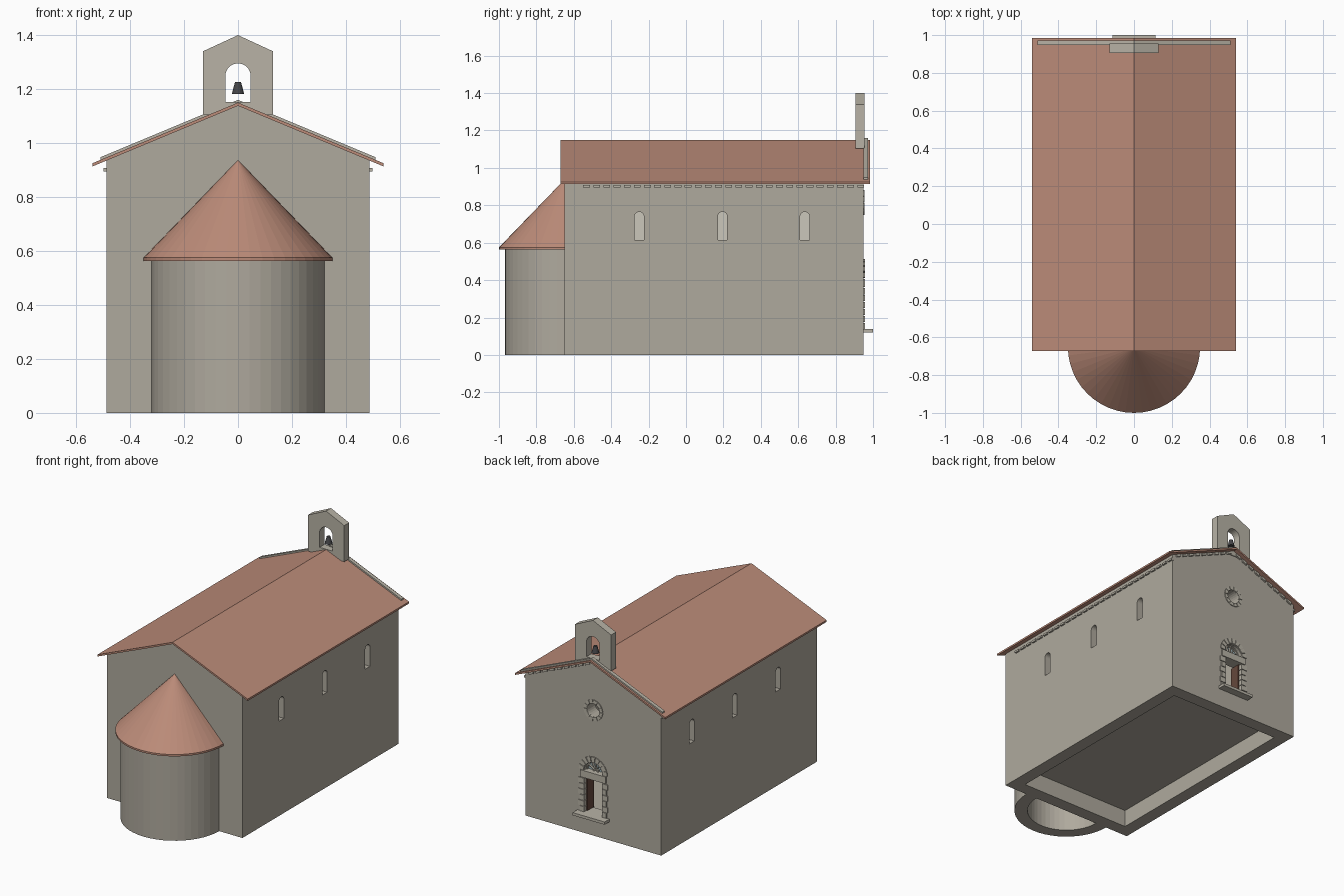
import bpy, bmesh
from math import sin, cos, pi

if "Cube" in bpy.data.objects:
    bpy.data.objects.remove(bpy.data.objects["Cube"])


def material(name, rgb):
    m = bpy.data.materials.new(name)
    m.diffuse_color = (*rgb, 1)
    m.use_nodes = True
    m.node_tree.nodes["Principled BSDF"].inputs["Base Color"].default_value = m.diffuse_color
    return m


STONE = material("stone", (0.43, 0.40, 0.34))
TRIM = material("trim", (0.48, 0.45, 0.38))
TILE = material("terracotta", (0.50, 0.26, 0.19))
PANE = material("pale_pane", (0.60, 0.57, 0.50))
GLASS = material("glass", (0.35, 0.45, 0.47))
WOOD = material("wood", (0.13, 0.065, 0.045))
IRON = material("iron", (0.06, 0.06, 0.065))


def make(name, bm, mat):
    bmesh.ops.recalc_face_normals(bm, faces=bm.faces)
    me = bpy.data.meshes.new(name)
    bm.to_mesh(me)
    bm.free()
    ob = bpy.data.objects.new(name, me)
    bpy.context.collection.objects.link(ob)
    if mat:
        me.materials.append(mat)
    return ob


def add_prism(bm, pts, axis, a, b):
    """Extrude a 2D outline along an axis from a to b."""
    place = {"X": lambda u, v, t: (t, u, v),
             "Y": lambda u, v, t: (u, t, v),
             "Z": lambda u, v, t: (u, v, t)}[axis]
    lo = [bm.verts.new(place(u, v, a)) for u, v in pts]
    hi = [bm.verts.new(place(u, v, b)) for u, v in pts]
    bm.faces.new(lo)
    bm.faces.new(hi)
    n = len(pts)
    for i in range(n):
        j = (i + 1) % n
        bm.faces.new((lo[i], lo[j], hi[j], hi[i]))


def prisms(name, outlines, axis, a, b, mat=None):
    bm = bmesh.new()
    for pts in outlines:
        add_prism(bm, pts, axis, a, b)
    return make(name, bm, mat)


def rect(u0, u1, v0, v1):
    return [(u0, v0), (u1, v0), (u1, v1), (u0, v1)]


def arc(r, a0, a1, n, cu=0, cv=0):
    return [(cu + r * cos(a0 + (a1 - a0) * i / n), cv + r * sin(a0 + (a1 - a0) * i / n))
            for i in range(n + 1)]


def arch(cu, hw, z0, spring, n=12):
    return [(cu - hw, z0), (cu + hw, z0)] + arc(hw, 0, pi, n, cu, spring)


def sector(r0, r1, a0, a1, cv, n=3):
    return arc(r1, a0, a1, n, 0, cv) + arc(r0, a1, a0, n, 0, cv)


def cut(ob, cutter):
    mod = ob.modifiers.new("cut", "BOOLEAN")
    mod.operation, mod.solver, mod.object = "DIFFERENCE", "EXACT", cutter
    bpy.context.view_layer.objects.active = ob
    bpy.ops.object.modifier_apply(modifier=mod.name)
    bpy.data.objects.remove(cutter)


SLOPE = 0.225 / 0.54
WINDOWS = (-0.25, 0.195, 0.635)

# Nave walls: gabled block, hollowed, with windows, oculus and doorway
eave = 1.142 - 0.487 * SLOPE
walls = prisms("nave_walls", [[(-0.487, 0), (0.487, 0), (0.487, eave), (0, 1.142), (-0.487, eave)]],
               "Y", -0.65, 0.95, STONE)
cut(walls, prisms("cavity", [rect(-0.402, 0.402, -0.1, 1.5)], "Y", -0.565, 0.865))
cut(walls, prisms("window_cutter", [arch(y, 0.025, 0.615, 0.74) for y in WINDOWS], "X", -0.7, 0.7))
cut(walls, prisms("oculus_cutter", [arc(0.047, 0, 2 * pi, 24, 0, 0.815)[:-1]], "Y", 0.8, 1.1))
cut(walls, prisms("door_cutter", [arch(0, 0.068, 0.13, 0.405)], "Y", 0.8, 1.1))
prisms("floor", [rect(-0.403, 0.403, -0.566, 0.866)], "Z", 0.113, 0.13, STONE)

# Window panes and eave dentils on both long sides
for s, side in ((-1, "left"), (1, "right")):
    prisms("window_panes_" + side, [arch(y, 0.026, 0.614, 0.74) for y in WINDOWS],
           "X", s * 0.43, s * 0.44, PANE)
    prisms("eave_dentils_" + side,
           [rect(y, y + 0.036, 0.895, 0.908) for y in (-0.55 + 0.0543 * i for i in range(28))],
           "X", s * 0.48, s * 0.498, TRIM)


def chevron(x, top, t):
    return [(0, top), (x, top - x * SLOPE), (x, top - t - x * SLOPE), (0, top - t),
            (-x, top - t - x * SLOPE), (-x, top - x * SLOPE)]


# Main roof and raised coping along the entrance gable
prisms("nave_roof", [chevron(0.54, 1.15, 0.012)], "Y", -0.672, 0.985, TILE)
prisms("gable_coping", [chevron(0.51, 1.16, 0.014)], "Y", 0.948, 0.972, TRIM)

# Dentils following the entrance gable
rake = []
for s in (-1, 1):
    for i in range(9):
        x0 = 0.02 + i * 0.051
        x1 = x0 + 0.032
        z0, z1 = 1.134 - x0 * SLOPE, 1.134 - x1 * SLOPE
        rake.append([(s * x0, z0), (s * x1, z1), (s * x1, z1 - 0.016), (s * x0, z0 - 0.016)])
prisms("gable_dentils", rake, "Y", 0.945, 0.961, TRIM)

# Half-round apse wall
ring = arc(0.32, pi, 2 * pi, 24, 0, -0.648) + arc(0.24, 2 * pi, pi, 24, 0, -0.648)
prisms("apse_wall", [ring], "Z", 0, 0.59, STONE)

# Half-cone apse roof: hollow shell with a short vertical rim
bm = bmesh.new()
loops = [[bm.verts.new((x, y, z)) for x, y in arc(r, pi, 2 * pi, 24, 0, -0.65)]
         for r, z in ((0.35, 0.575), (0.35, 0.563), (0.31, 0.563))]
for lower, upper in zip(loops, loops[1:]):
    for i in range(24):
        bm.faces.new((lower[i], lower[i + 1], upper[i + 1], upper[i]))
for loop, z in ((loops[0], 0.937), (loops[2], 0.90)):
    tip = bm.verts.new((0, -0.65, z))
    for i in range(24):
        bm.faces.new((loop[i], loop[i + 1], tip))
make("apse_roof", bm, TILE)

# Bell gable with arched opening, and its bell
bellcote = prisms("bell_gable", [[(-0.13, 1.105), (0.13, 1.105), (0.13, 1.34), (0, 1.4), (-0.13, 1.34)]],
                  "Y", 0.905, 0.955, TRIM)
cut(bellcote, prisms("bell_cutter", [arch(0, 0.047, 1.152, 1.248, 16)], "Y", 0.8, 1.1))
bm = bmesh.new()
bmesh.ops.create_cone(bm, cap_ends=True, segments=16, radius1=0.023, radius2=0.011, depth=0.045)
bmesh.ops.translate(bm, verts=bm.verts, vec=(0, 0.93, 1.204))
make("bell", bm, IRON)

# Oculus surround
prisms("oculus_surround", [sector(0.045, 0.068, i * pi / 6 + 0.03, (i + 1) * pi / 6 - 0.03, 0.815)
                           for i in range(12)], "Y", 0.94, 0.955, TRIM)

# Doorway: sill, jamb blocks, lintel and arch stones
prisms("door_sill", [rect(-0.115, 0.115, 0.12, 0.138)], "Y", 0.87, 1.0, TRIM)
jambs = []
for s in (-1, 1):
    for i in range(6):
        z = 0.139 + i * 0.037
        jambs.append(rect(s * 0.064, s * (0.106 if i % 2 else 0.096), z, z + 0.033))
prisms("door_jambs", jambs, "Y", 0.93, 0.956, TRIM)
prisms("door_lintel", [rect(-0.092, 0.092, 0.362, 0.407)], "Y", 0.88, 0.957, TRIM)
prisms("door_arch_stones", [sector(0.068, 0.102, i * pi / 9 + 0.03, (i + 1) * pi / 9 - 0.03, 0.41)
                            for i in range(9)], "Y", 0.94, 0.956, TRIM)

# Fanlight: glass, spokes and rims
prisms("fanlight_glass", [arc(0.068, 0, pi, 16, 0, 0.405)], "Y", 0.91, 0.914, GLASS)
bars = [sector(0.015, 0.066, i * pi / 6 - 0.035, i * pi / 6 + 0.035, 0.408, 1) for i in range(1, 6)]
bars += [sector(0.01, 0.018, 0, pi, 0.406, 10), sector(0.061, 0.069, 0, pi, 0.405, 16)]
prisms("fanlight_bars", bars, "Y", 0.912, 0.928, TRIM)

# Two door leaves standing open inward
for s, side in ((-1, "left"), (1, "right")):
    prisms("door_leaf_" + side, [rect(s * 0.058, s * 0.067, 0.138, 0.362)], "Y", 0.86, 0.93, WOOD)
